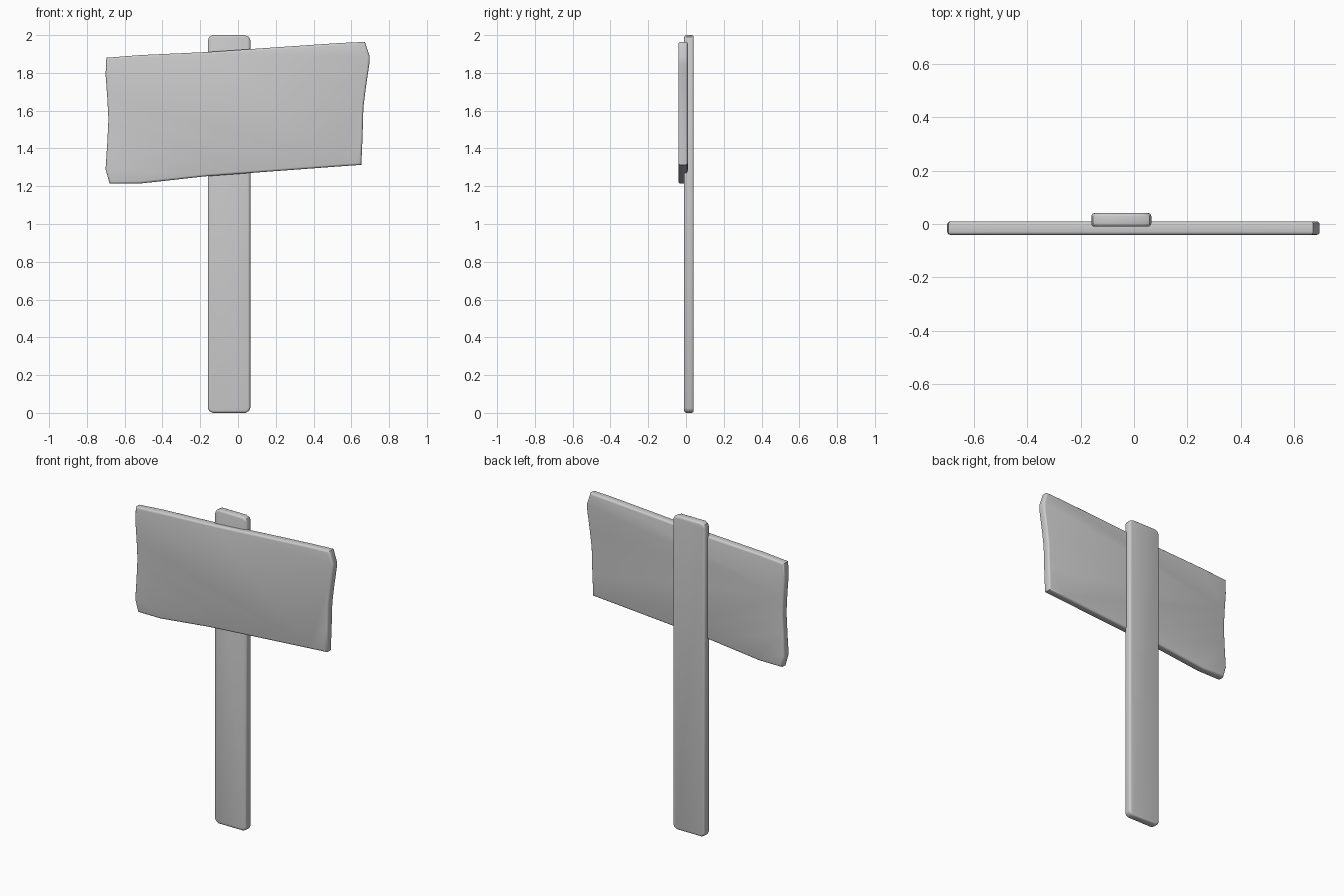
import bpy, bmesh, math

if "Cube" in bpy.data.objects:
    bpy.data.objects.remove(bpy.data.objects["Cube"])


def plank(name, outline, y_front, y_back, bevel):
    """Extrude an x-z outline through y and round over both rims."""
    bm = bmesh.new()
    front = bm.faces.new([bm.verts.new((x, y_front, z)) for x, z in outline])
    ext = bmesh.ops.extrude_face_region(bm, geom=[front], use_keep_orig=True)
    moved = [v for v in ext["geom"] if isinstance(v, bmesh.types.BMVert)]
    bmesh.ops.translate(bm, verts=moved, vec=(0, y_back - y_front, 0))
    bmesh.ops.recalc_face_normals(bm, faces=bm.faces)
    rim = [e for e in bm.edges
           if abs(e.verts[0].co.y - e.verts[1].co.y) < 1e-5]
    bmesh.ops.bevel(bm, geom=rim, offset=bevel, offset_type='OFFSET',
                    segments=3, profile=0.5, affect='EDGES')
    bmesh.ops.recalc_face_normals(bm, faces=bm.faces)
    mesh = bpy.data.meshes.new(name)
    bm.to_mesh(mesh)
    bm.free()
    obj = bpy.data.objects.new(name, mesh)
    bpy.context.collection.objects.link(obj)
    bpy.ops.object.select_all(action='DESELECT')
    obj.select_set(True)
    bpy.context.view_layer.objects.active = obj
    bpy.ops.object.shade_smooth_by_angle(angle=math.radians(40))
    return obj


# upright post with clipped corners
post = [(-0.135, 0.0), (0.04, 0.0), (0.058, 0.01), (0.065, 0.025),
        (0.065, 1.975), (0.058, 1.99), (0.035, 2.0), (-0.135, 2.0),
        (-0.153, 1.99), (-0.16, 1.97), (-0.16, 0.025), (-0.153, 0.01)]
plank("post", post, -0.01, 0.041, 0.012)

# tilted sign board with wavy ends
board = [(-0.68, 1.214), (-0.52, 1.214), (-0.177, 1.252), (0.01, 1.266),
         (0.537, 1.305), (0.653, 1.313), (0.659, 1.45), (0.664, 1.62),
         (0.678, 1.73), (0.695, 1.845), (0.697, 1.887), (0.672, 1.964),
         (0.537, 1.958), (0.27, 1.94), (-0.15, 1.911), (-0.52, 1.894),
         (-0.697, 1.88), (-0.701, 1.79), (-0.692, 1.67), (-0.686, 1.553),
         (-0.692, 1.43), (-0.701, 1.29)]
plank("sign_board", board, -0.041, 0.01, 0.012)
